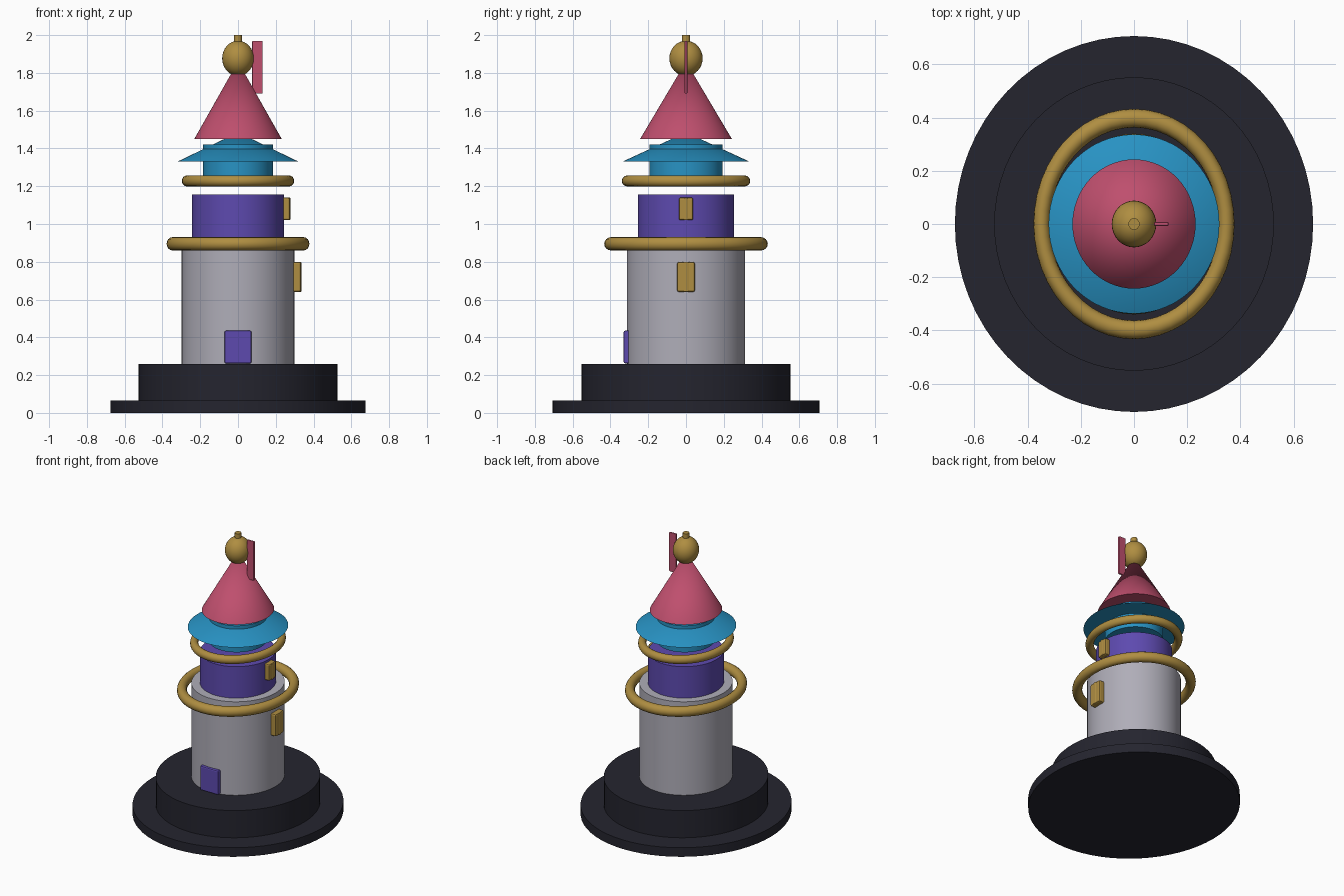
import bpy, bmesh, math
from mathutils import Matrix

cube = bpy.data.objects.get("Cube")
if cube:
    bpy.data.objects.remove(cube)


def material(name, rgb):
    m = bpy.data.materials.new(name)
    m.use_nodes = True
    m.diffuse_color = (*rgb, 1)
    m.node_tree.nodes["Principled BSDF"].inputs["Base Color"].default_value = (*rgb, 1)
    return m


charcoal = material("charcoal", (0.018, 0.018, 0.028))
stone = material("pale stone", (0.43, 0.42, 0.48))
violet = material("violet", (0.11, 0.068, 0.43))
gold = material("gold", (0.43, 0.27, 0.053))
blue = material("blue", (0.021, 0.29, 0.55))
rose = material("rose", (0.52, 0.078, 0.155))

OVAL = 0.953   # width over depth of the round parts


def finish(name, bm, mat, smooth=True):
    bmesh.ops.recalc_face_normals(bm, faces=bm.faces)
    me = bpy.data.meshes.new(name)
    bm.to_mesh(me)
    bm.free()
    me.materials.append(mat)
    ob = bpy.data.objects.new(name, me)
    bpy.context.collection.objects.link(ob)
    if smooth:
        bpy.ops.object.select_all(action="DESELECT")
        ob.select_set(True)
        bpy.context.view_layer.objects.active = ob
        bpy.ops.object.shade_smooth_by_angle(angle=math.radians(30))
    return ob


def drum(name, mat, r, z0, z1, r_top=None, sides=64):
    """Oval cylinder or cone; r is the half depth along y."""
    bm = bmesh.new()
    bmesh.ops.create_cone(bm, cap_ends=True, segments=sides, radius1=r,
                          radius2=r if r_top is None else r_top, depth=z1 - z0)
    bm.transform(Matrix.Translation((0, 0, (z0 + z1) / 2)) @ Matrix.Diagonal((OVAL, 1, 1, 1)))
    return finish(name, bm, mat)


def ring(name, mat, outer, minor, z, squash=0.873, around=48, tube=16):
    bm = bmesh.new()
    rows = []
    for i in range(around):
        a = math.tau * i / around
        row = []
        for j in range(tube):
            b = math.tau * j / tube
            r = outer - minor + minor * math.cos(b)
            row.append(bm.verts.new((r * squash * math.cos(a), r * math.sin(a),
                                     z + minor * math.sin(b))))
        rows.append(row)
    for i in range(around):
        p, q = rows[i], rows[(i + 1) % around]
        for j in range(tube):
            k = (j + 1) % tube
            bm.faces.new((p[j], q[j], q[k], p[k]))
    return finish(name, bm, mat)


def block(name, mat, x, y, z, bevel, segments=2):
    """Box between the (low, high) pairs, with rounded edges."""
    bm = bmesh.new()
    bmesh.ops.create_cube(bm, size=1)
    centre = [sum(p) / 2 for p in (x, y, z)]
    size = [p[1] - p[0] for p in (x, y, z)]
    bm.transform(Matrix.Translation(centre) @ Matrix.Diagonal((*size, 1)))
    bmesh.ops.bevel(bm, geom=bm.edges[:], offset=bevel, segments=segments,
                    profile=0.5, affect="EDGES")
    return finish(name, bm, mat, smooth=False)


# Stepped base
drum("base_plate", charcoal, 0.707, 0, 0.065)
drum("base_step", charcoal, 0.552, 0.065, 0.26)

# Tower body
drum("lower_tower", stone, 0.313, 0.26, 0.93)
drum("upper_tower", violet, 0.255, 0.93, 1.155)
drum("lantern_room", blue, 0.194, 1.23, 1.42)

# Gallery rings
ring("lower_ring", gold, 0.433, 0.035, 0.895)
ring("upper_ring", gold, 0.34, 0.029, 1.228)

# Roofs
drum("brim_roof", blue, 0.337, 1.33, 1.485, r_top=0)
drum("cone_roof", rose, 0.243, 1.45, 1.86, r_top=0)

# Finial ball and stub
bm = bmesh.new()
bmesh.ops.create_uvsphere(bm, u_segments=32, v_segments=16, radius=0.088)
bm.transform(Matrix.Translation((0, 0, 1.877)) @ Matrix.Diagonal((OVAL, 1, 1.06, 1)))
finish("finial_ball", bm, gold)
drum("finial_stub", gold, 0.022, 1.94, 2.0, sides=24)

# Flag, door and windows
block("flag", rose, (0.075, 0.13), (-0.007, 0.007), (1.69, 1.97), 0.004)
block("door", violet, (-0.072, 0.072), (-0.33, -0.29), (0.262, 0.435), 0.008)
for name, x, half, z in (("lower_window", (0.25, 0.333), 0.047, (0.64, 0.80)),
                         ("upper_window", (0.195, 0.275), 0.038, (1.02, 1.14))):
    block(name, gold, x, (-half, half), z, 0.01)
    # raised upright bar
    block(name + "_bar", gold, (x[0], x[1] + 0.003), (-half * 0.3, half * 0.3), z, 0.006)
